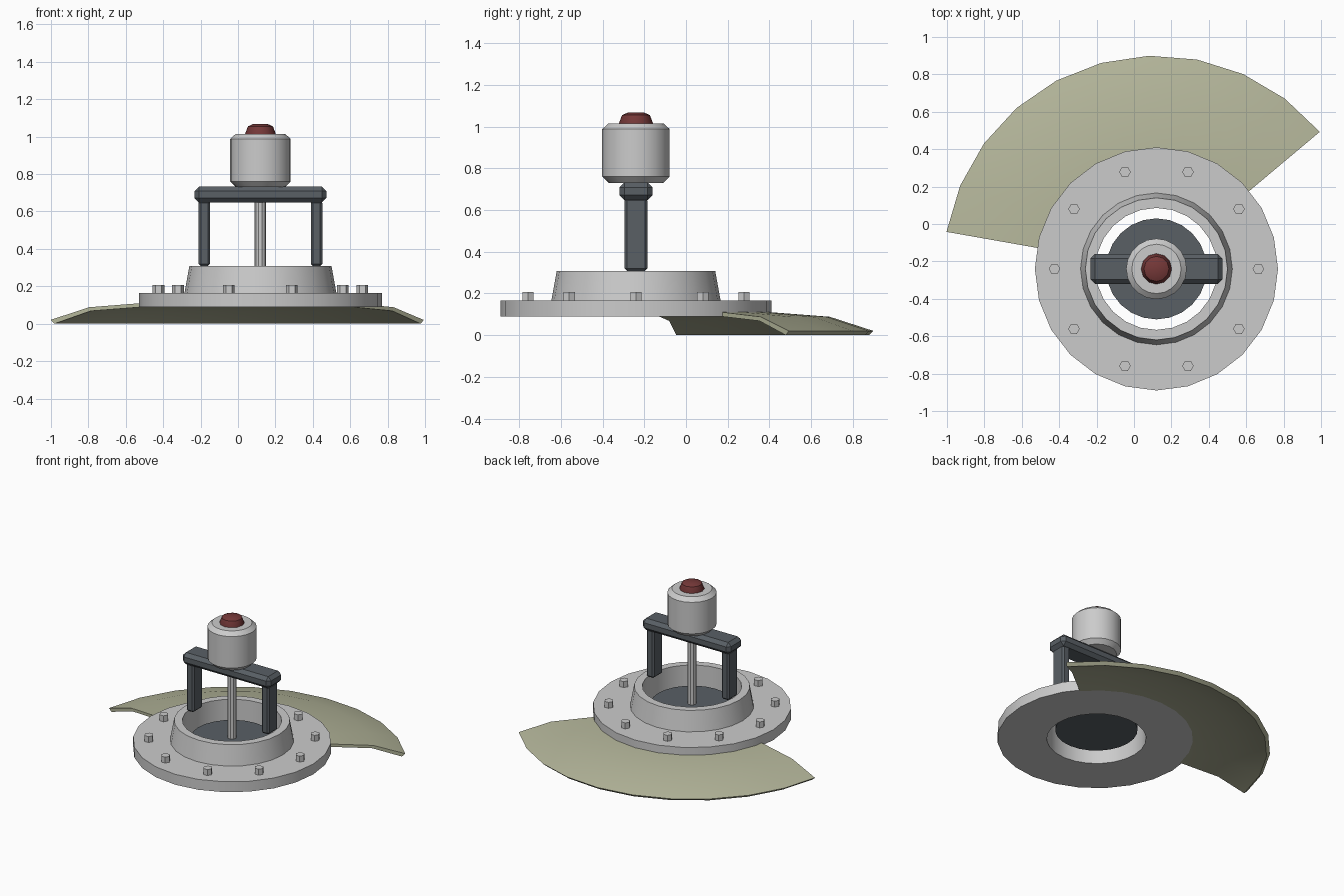
import bpy, bmesh
from math import cos, sin, pi, radians

if "Cube" in bpy.data.objects:
    bpy.data.objects.remove(bpy.data.objects["Cube"])

CX, CY = 0.12, -0.24   # main axis


def material(name, r, g, b):
    m = bpy.data.materials.new(name)
    m.diffuse_color = (r, g, b, 1)
    m.use_nodes = True
    m.node_tree.nodes["Principled BSDF"].inputs["Base Color"].default_value = m.diffuse_color
    return m


OLIVE = material("olive", 0.45, 0.46, 0.32)
DARK = material("dark_steel", 0.10, 0.115, 0.13)
RED = material("dark_red", 0.18, 0.04, 0.04)
STEEL = material("steel", 0.55, 0.55, 0.55)


def finish(bm, name, mat=None, smooth=True):
    bmesh.ops.recalc_face_normals(bm, faces=bm.faces)
    me = bpy.data.meshes.new(name)
    bm.to_mesh(me)
    bm.free()
    ob = bpy.data.objects.new(name, me)
    bpy.context.collection.objects.link(ob)
    if mat:
        me.materials.append(mat)
    if smooth:
        bpy.ops.object.select_all(action='DESELECT')
        ob.select_set(True)
        bpy.context.view_layer.objects.active = ob
        bpy.ops.object.shade_smooth_by_angle(angle=radians(30))
    return ob


def revolve(name, profile, sides, mat=None, x=CX, y=CY, ring=False, arc=None, smooth=True):
    """Turn (radius, z) points about a vertical axis. ring closes the profile;
    arc = (start, end) in degrees gives a sector with capped ends."""
    bm = bmesh.new()
    a0, a1 = arc or (0, 360)
    rows = []
    for i in range(sides + (1 if arc else 0)):
        a = radians(a0 + (a1 - a0) * i / sides)
        rows.append([bm.verts.new((x + r * cos(a), y + r * sin(a), z)) for r, z in profile])
    n = len(profile)
    for i in range(sides):
        p, q = rows[i], rows[(i + 1) % len(rows)]
        for j in range(n if ring else n - 1):
            k = (j + 1) % n
            bm.faces.new((p[j], q[j], q[k], p[k]))
    if arc:
        bm.faces.new(rows[0])
        bm.faces.new(rows[-1])
    elif not ring:
        bm.faces.new([r[0] for r in rows])
        bm.faces.new([r[-1] for r in rows])
    return finish(bm, name, mat, smooth)


def chamfer_box(name, centre, size, bevel, mat):
    bm = bmesh.new()
    bmesh.ops.create_cube(bm, size=1)
    for v in bm.verts:
        v.co = [c + s * d for c, s, d in zip(centre, size, v.co)]
    bmesh.ops.bevel(bm, geom=bm.edges[:], offset=bevel, segments=1, affect='EDGES')
    return finish(bm, name, mat, smooth=False)


# curved skirt behind the flange
revolve("curved_skirt",
        [(0.62, 0.112), (0.93, 0.088), (1.14, 0.02), (1.118, 0.0), (0.922, 0.068), (0.62, 0.091)],
        10, OLIVE, ring=True, arc=(40, 170))

# flange and tapered collar, open through the middle
revolve("flange", [(0.326, 0.09), (0.65, 0.09), (0.65, 0.165), (0.326, 0.165)], 24, ring=True)
revolve("collar", [(0.326, 0.165), (0.406, 0.165), (0.38, 0.308), (0.326, 0.308)], 24, ring=True)

# ring of hexagonal bolts
for i in range(10):
    a = 2 * pi * i / 10
    revolve(f"bolt_{i + 1}", [(0.031, 0.16), (0.031, 0.208)], 6, STEEL,
            CX + 0.545 * cos(a), CY + 0.545 * sin(a), smooth=False)

# valve disc and its shaft
revolve("valve_disc", [(0.27, 0.155), (0.27, 0.185)], 24, DARK)
revolve("shaft", [(0.031, 0.18), (0.031, 0.74)], 10, STEEL)

# yoke: two posts and a crossbar
for side, label in ((-1, "left"), (1, "right")):
    chamfer_box(f"{label}_post", (CX + side * 0.30, CY, 0.483), (0.062, 0.11, 0.35), 0.012, DARK)
chamfer_box("crossbar", (CX, CY, 0.69), (0.705, 0.16, 0.085), 0.024, DARK)

# motor housing and cap
revolve("motor_housing",
        [(0.132, 0.73), (0.162, 0.76), (0.162, 0.988), (0.132, 1.015)], 20)
revolve("motor_cap", [(0.082, 1.01), (0.082, 1.015), (0.067, 1.055), (0.04, 1.067)], 12, RED)
